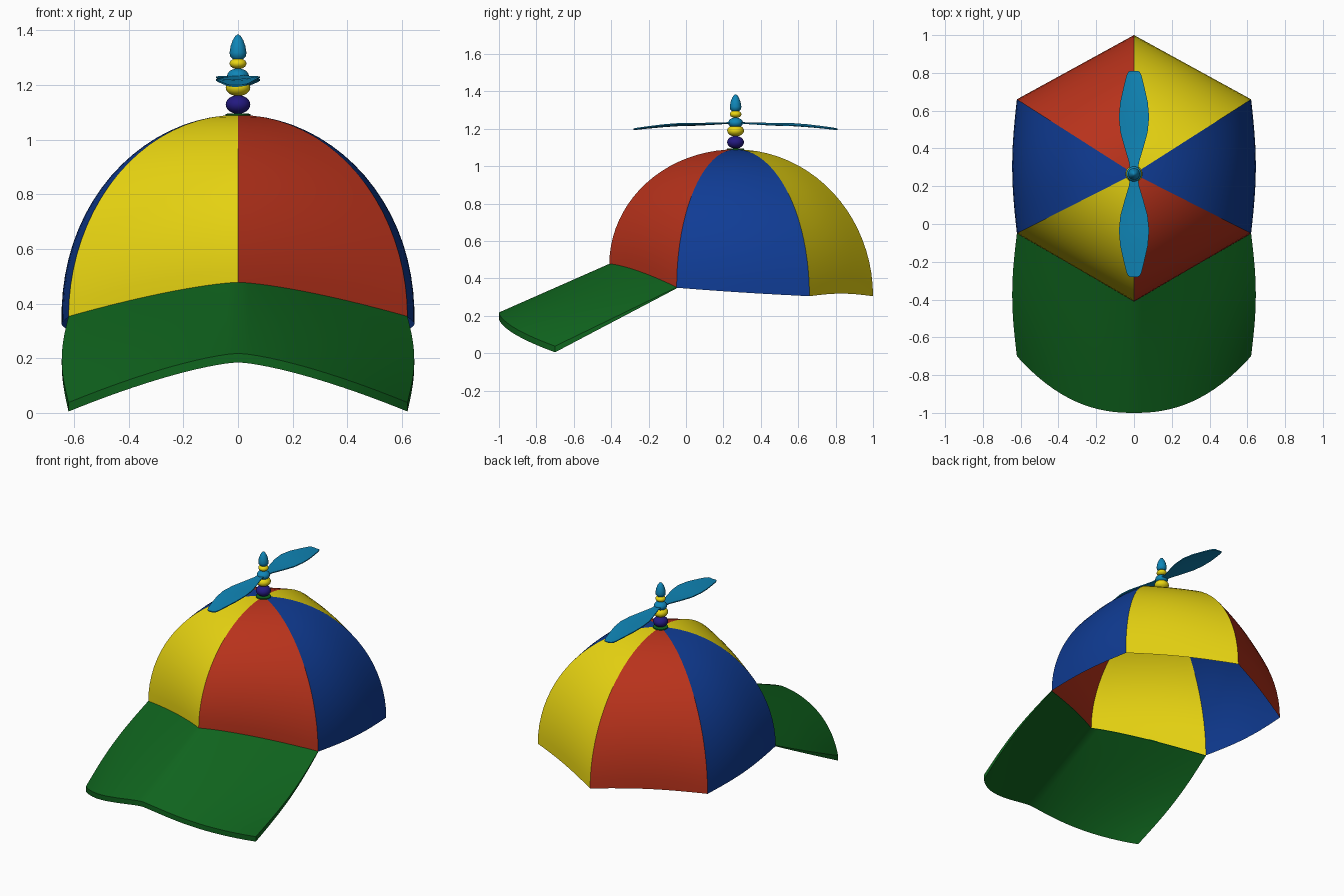
import bpy, bmesh
from math import sin, cos, pi, radians

if "Cube" in bpy.data.objects:
    bpy.data.objects.remove(bpy.data.objects["Cube"])

COL = {
    "red": (0.48, 0.032, 0.011), "yellow": (0.83, 0.68, 0.006),
    "blue": (0.005, 0.045, 0.30), "green": (0.005, 0.13, 0.013),
    "cyan": (0.005, 0.24, 0.48), "purple": (0.017, 0.010, 0.22)}
MATS = {}
for n, c in COL.items():
    MATS[n] = bpy.data.materials.new(n)
    MATS[n].diffuse_color = (*c, 1)

CY, TOP = 0.265, 1.09   # crown centre and height


def make(name, verts, faces, colour, recalc=True):
    me = bpy.data.meshes.new(name)
    me.from_pydata(verts, [], faces)
    bm = bmesh.new()
    bm.from_mesh(me)
    bmesh.ops.remove_doubles(bm, verts=bm.verts, dist=1e-5)
    if recalc:
        bmesh.ops.recalc_face_normals(bm, faces=bm.faces)
    bm.to_mesh(me)
    bm.free()
    me.shade_smooth()
    me.set_sharp_from_angle(angle=radians(35))
    me.materials.append(MATS[colour])
    ob = bpy.data.objects.new(name, me)
    bpy.context.collection.objects.link(ob)
    return ob


def grid_faces(nu, nv, off=0):
    w = nv + 1
    return [(off + i * w + j, off + (i + 1) * w + j, off + (i + 1) * w + j + 1, off + i * w + j + 1)
            for i in range(nu) for j in range(nv)]


def slab(name, top, bottom, nu, nv, colour):
    """Closed solid between two surface functions of (u, v) in 0..1."""
    verts = [f(i / nu, j / nv) for f in (top, bottom) for i in range(nu + 1) for j in range(nv + 1)]
    w, n = nv + 1, (nu + 1) * (nv + 1)
    faces = grid_faces(nu, nv) + [f[::-1] for f in grid_faces(nu, nv, n)]
    loop = ([i * w for i in range(nu)] + [nu * w + j for j in range(nv)]
            + [i * w + nv for i in range(nu, 0, -1)] + list(range(nv, 0, -1)))
    for a, b in zip(loop, loop[1:] + loop[:1]):
        faces.append((a, a + n, b + n, b))
    return make(name, verts, faces, colour)


# Rim of the crown, right half: front, side and back edges
def front_rim(t):
    return (0.62 * t, -0.41 + 0.36 * t, 0.475 - 0.125 * t ** 1.4)


def side_rim(t):
    return (0.62 + 0.025 * sin(pi * t), -0.05 + 0.71 * t, 0.35 - 0.045 * t - 0.003 * sin(pi * t))


def back_rim(t):
    return (0.62 * (1 - t), 0.66 + 0.34 * t, 0.305 + 0.014 * sin(pi * t))


def panel(name, rim, side, colour, nu=12, nv=20):
    verts = []
    for i in range(nu + 1):
        x, y, z = rim(i / nu)
        for j in range(nv + 1):
            a = pi / 2 * j / nv
            r = sin(a) * (1 + 0.02 * sin(pi * i / nu) * sin(2 * a))
            verts.append((side * x * r, CY + (y - CY) * r, z + (TOP - z) * cos(a)))
    faces = grid_faces(nu, nv)
    if side > 0:
        faces = [f[::-1] for f in faces]
    make(name, verts, faces, colour, recalc=False)


# Six crown panels
for side, word, front, back in ((1, "right", "red", "yellow"), (-1, "left", "yellow", "red")):
    panel("front_panel_" + word, front_rim, side, front)
    panel("side_panel_" + word, side_rim, side, "blue")
    panel("back_panel_" + word, back_rim, side, back)


# Brim: blends from the crown rim to a curved outer edge
def brim_top(u, v):
    s = 2 * u - 1
    a = abs(s)
    x0, y0, z0 = front_rim(a)
    y1, z1 = -1 + 0.30 * a ** 2.3, 0.215 - 0.18 * a ** 1.4
    return (0.62 * s * (1 + 0.04 * sin(pi * v)), y0 + (y1 - y0) * v, z0 + (z1 - z0) * v)


def brim_bottom(u, v):
    x, y, z = brim_top(u, v)
    return (x, y, z - 0.006 - 0.027 * v)


slab("brim", brim_top, brim_bottom, 32, 14, "green").location.z = 0.003


# Turned parts of the spindle
def lathe(name, prof, colour, n=24):
    verts = [(r * cos(2 * pi * k / n), CY + r * sin(2 * pi * k / n), z)
             for k in range(n + 1) for r, z in prof]
    make(name, verts, grid_faces(n, len(prof) - 1), colour)


def bead(name, z, r, h, colour):
    lathe(name, [(r * sin(pi * k / 12), z - h * cos(pi * k / 12)) for k in range(13)], colour)


lathe("crown_button", [(0, 1.08), (0.045, 1.08), (0.045, 1.094), (0, 1.097)], "green")
bead("lower_bead", 1.128, 0.045, 0.034, "purple")
bead("middle_bead", 1.19, 0.045, 0.031, "yellow")
bead("propeller_hub", 1.232, 0.04, 0.028, "cyan")
bead("upper_bead", 1.278, 0.031, 0.02, "yellow")
lathe("spindle_tip", [(0, 1.293), (0.02, 1.295), (0.029, 1.305), (0.031, 1.318), (0.027, 1.342),
                      (0.019, 1.364), (0.009, 1.38), (0, 1.385)], "cyan")

# Propeller: two drooping, slightly twisted blades
WIDTH = [(0, 0.02), (0.06, 0.026), (0.14, 0.05), (0.22, 0.072), (0.30, 0.08), (0.38, 0.073),
         (0.46, 0.055), (0.52, 0.04), (0.54, 0.03), (0.545, 0.02)]


def blade(sign, dz):
    def f(u, v):
        d, w = WIDTH[round(u * (len(WIDTH) - 1))]
        s = 2 * v - 1
        z = 1.232 - 0.012 * min(d / 0.2, 1) - 0.024 * max(0, (d - 0.25) / 0.295) ** 1.5
        z += w * (0.06 * s + 0.06 * s * s)
        return (-sign * s * w, CY + sign * d, z + dz)
    return f


for sign, word in ((1, "back"), (-1, "front")):
    slab("propeller_blade_" + word, blade(sign, 0.003), blade(sign, -0.003), len(WIDTH) - 1, 6, "cyan")

for m in bpy.data.materials:
    if m.users and not m.is_grease_pencil:
        m.use_nodes = True
        m.node_tree.nodes["Principled BSDF"].inputs["Base Color"].default_value = m.diffuse_color
